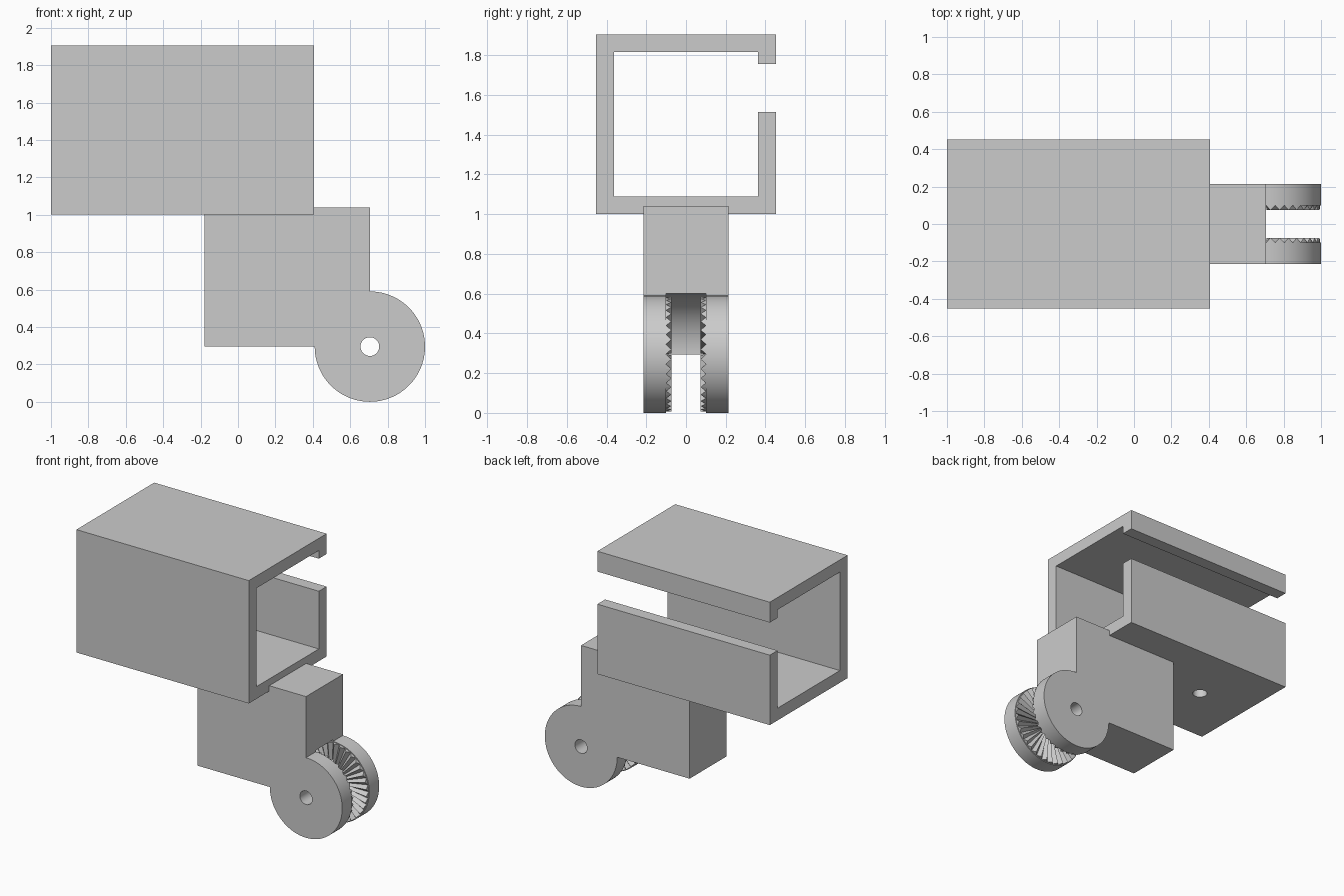
import bpy, bmesh
from math import sin, cos, pi, radians
from mathutils import Vector

cube = bpy.data.objects.get("Cube")
if cube:
    bpy.data.objects.remove(cube, do_unlink=True)

GREY = (0.6, 0.6, 0.6, 1)
grey = bpy.data.materials.new("light grey")
grey.use_nodes = True
grey.diffuse_color = GREY
grey.node_tree.nodes["Principled BSDF"].inputs["Base Color"].default_value = GREY

HUB_X, HUB_Z, HUB_R = 0.705, 0.295, 0.295   # pivot centre and cheek radius
HALF_W, HALF_GAP, PIN_R = 0.215, 0.1, 0.05


def finish(name, bm):
    bmesh.ops.recalc_face_normals(bm, faces=bm.faces)
    mesh = bpy.data.meshes.new(name)
    bm.to_mesh(mesh)
    bm.free()
    mesh.materials.append(grey)
    ob = bpy.data.objects.new(name, mesh)
    bpy.context.collection.objects.link(ob)
    return ob


def extrude(name, points, offset):
    """Solid made by sweeping a flat outline along an offset."""
    bm = bmesh.new()
    face = bm.faces.new([bm.verts.new(p) for p in points])
    swept = bmesh.ops.extrude_face_region(bm, geom=[face])["geom"]
    bmesh.ops.translate(bm, vec=Vector(offset),
                        verts=[v for v in swept if isinstance(v, bmesh.types.BMVert)])
    return finish(name, bm)


def arc(radius, start, end, steps):
    """Points around the pivot in the xz plane."""
    angles = [radians(start + (end - start) * i / steps) for i in range(steps + 1)]
    return [(HUB_X + radius * cos(a), HUB_Z + radius * sin(a)) for a in angles]


def cut(ob, cutter):
    mod = ob.modifiers.new("cut", 'BOOLEAN')
    mod.operation, mod.solver, mod.object = 'DIFFERENCE', 'EXACT', cutter
    bpy.context.view_layer.objects.active = ob
    bpy.ops.object.modifier_apply(modifier=mod.name)
    bpy.data.objects.remove(cutter, do_unlink=True)


def smooth(ob):
    bpy.ops.object.select_all(action='DESELECT')
    ob.select_set(True)
    bpy.context.view_layer.objects.active = ob
    bpy.ops.object.shade_smooth_by_angle(angle=radians(30))


# Square channel, open along a slot in its back wall
W, T, LOW, HIGH = 0.453, 0.09, 1.0, 1.905
SLOT_LOW, SLOT_HIGH = 1.515, 1.755
outline = [(W, SLOT_LOW), (W, LOW), (-W, LOW), (-W, HIGH), (W, HIGH), (W, SLOT_HIGH),
           (W - T, SLOT_HIGH), (W - T, HIGH - T), (T - W, HIGH - T),
           (T - W, LOW + T), (W - T, LOW + T), (W - T, SLOT_LOW)]
channel = extrude("channel", [(-1, y, z) for y, z in outline], (1.405, 0, 0))

# Screw hole through the channel floor
ring = [(-0.6 + PIN_R * cos(i * pi / 16), PIN_R * sin(i * pi / 16), LOW - 0.1) for i in range(32)]
cut(channel, extrude("screw_hole_cutter", ring, (0, 0, 0.3)))
smooth(channel)

# Mounting block with round cheeks
side = [(-0.18, HUB_Z), (-0.18, 1.04), (HUB_X, 1.04)] + arc(HUB_R, 90, -180, 72)
block = extrude("mounting_block", [(x, -HALF_W, z) for x, z in side], (0, 2 * HALF_W, 0))

# Rounded clearance between the cheeks, then the pin hole
for name, radius, half in (("gap_cutter", HUB_R + 0.012, HALF_GAP),
                           ("pin_hole_cutter", PIN_R, HALF_W + 0.1)):
    circle = arc(radius, 0, 360, 96)[:-1]
    cut(block, extrude(name, [(x, -half, z) for x, z in circle], (0, 2 * half, 0)))
smooth(block)

# Radial locking teeth on the inner face of each cheek
TEETH, TIP = 36, 0.074
for label, sign in (("front", -1), ("back", 1)):
    bm = bmesh.new()
    rows = []
    for radius, flat in ((PIN_R, True), (PIN_R, False), (HUB_R - 0.006, False), (HUB_R - 0.006, True)):
        rows.append([])
        for i, (x, z) in enumerate(arc(radius, 0, 360, TEETH * 2)[:-1]):
            y = HALF_GAP + 0.004 if flat else (TIP if i % 2 else HALF_GAP)
            rows[-1].append(bm.verts.new((x, sign * y, z)))
    n = TEETH * 2
    for k in range(4):
        a, b = rows[k], rows[(k + 1) % 4]
        for i in range(n):
            j = (i + 1) % n
            bm.faces.new((a[i], a[j], b[j], b[i]))
    finish(label + "_locking_teeth", bm)
